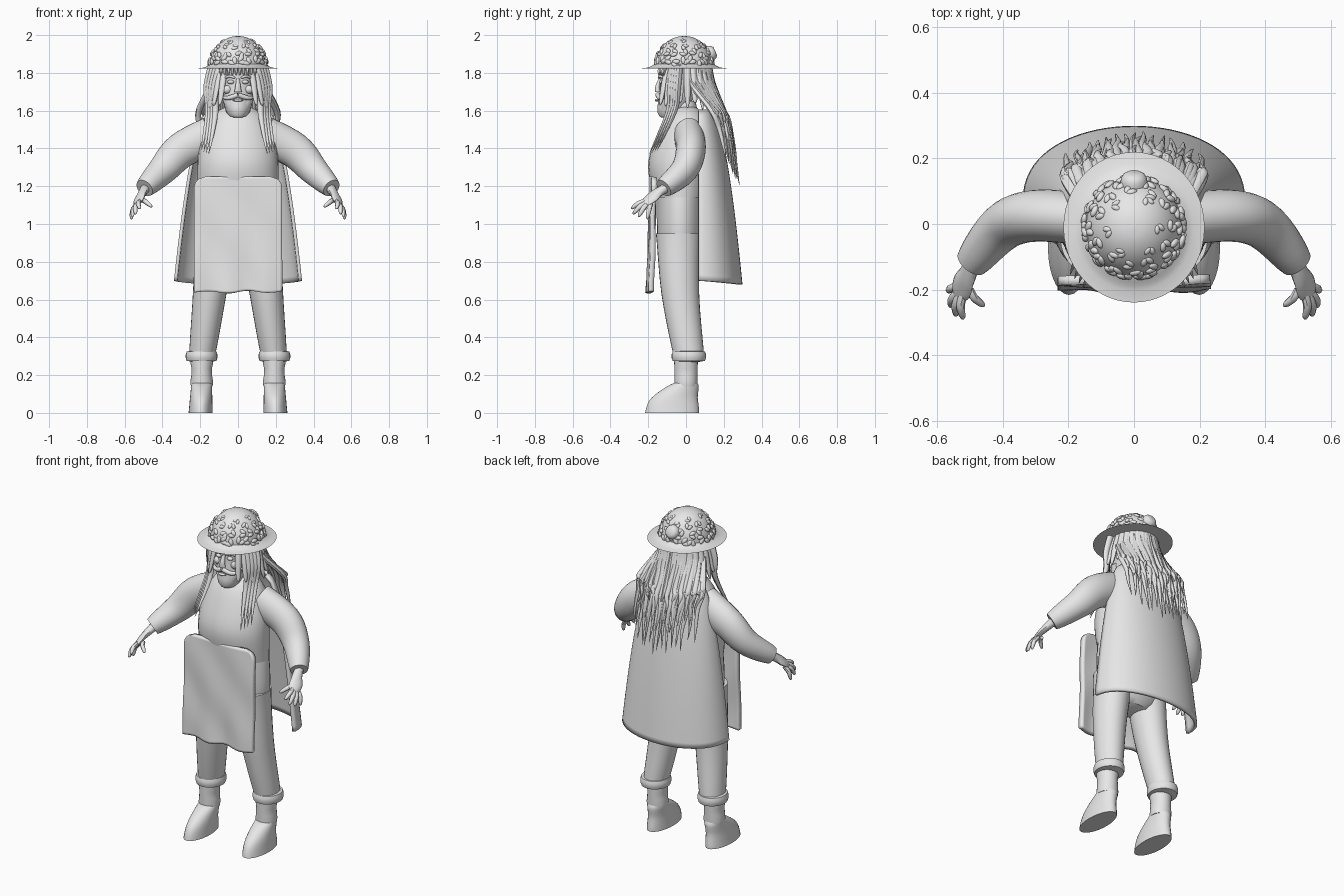
import bpy, bmesh, random
from math import sin, cos, pi, tau, sqrt, radians
from mathutils import Vector, Matrix

random.seed(4)
if "Cube" in bpy.data.objects:
    bpy.data.objects.remove(bpy.data.objects["Cube"])

clay = bpy.data.materials.new("light_grey")
clay.use_nodes = True
clay.diffuse_color = (.8, .8, .8, 1)
clay.node_tree.nodes["Principled BSDF"].inputs["Base Color"].default_value = clay.diffuse_color

made = []
ACROSS = Vector((1, 0, 0))
DEPTH = Vector((0, 1, 0))
UP = Vector((0, 0, 1))


def finish(bm, name, mirror=False, thickness=0):
    """Turn a bmesh into a named object."""
    bmesh.ops.recalc_face_normals(bm, faces=bm.faces)
    mesh = bpy.data.meshes.new(name)
    bm.to_mesh(mesh)
    bm.free()
    mesh.materials.append(clay)
    ob = bpy.data.objects.new(name, mesh)
    bpy.context.collection.objects.link(ob)
    if mirror:
        ob.modifiers.new("mirror", 'MIRROR').use_mirror_merge = False
    if thickness:
        solidify = ob.modifiers.new("thickness", 'SOLIDIFY')
        solidify.thickness = thickness
        solidify.offset = 0
    made.append(ob)


def spline(points, steps=5):
    """Smooth curve through the points."""
    points = [Vector(p) for p in points]
    ends = [points[0]] + points + [points[-1]]
    curve = []
    for a, b, c, d in zip(ends, ends[1:], ends[2:], ends[3:]):
        for k in range(steps):
            t = k / steps
            curve.append(b + (c - a) * t / 2 + (a - b * 2.5 + c * 2 - d / 2) * t * t
                         + (b * 3 - a - c * 3 + d) * t ** 3 / 2)
    return curve + [points[-1]]


def loft(bm, path, width, depth=None, ref=None, sides=10):
    """Skin ellipses along a path; rings stay level unless ref steers them."""
    curve = spline(path)
    last = len(curve) - 1
    depth = depth or width
    previous = None
    for i, centre in enumerate(curve):
        u, v = ACROSS, DEPTH
        if ref:
            along = curve[min(i + 1, last)] - curve[max(i - 1, 0)]
            u = along.cross(ref).normalized()
            v = u.cross(along).normalized()
        angles = [tau * k / sides for k in range(sides)]
        w, d = width(i / last), depth(i / last)
        ring = [bm.verts.new(centre + u * w * cos(a) + v * d * sin(a)) for a in angles]
        if previous:
            for k in range(sides):
                bm.faces.new((previous[k - 1], previous[k], ring[k], ring[k - 1]))
        else:
            bm.faces.new(ring)
        previous = ring
    bm.faces.new(previous)


def part(name, path, width, depth=None, ref=None, mirror=False, sides=28):
    bm = bmesh.new()
    loft(bm, path, width, depth, ref, sides)
    finish(bm, name, mirror)


# Rules for how wide a form is along its length
def slim(start, end):
    return lambda t: start + (end - start) * t


def bulge(size, power=4):
    return lambda t: size * sqrt(1.1 - abs(2 * t - 1) ** power)


def pointed(size):
    return lambda t: size * (1.03 - t ** 3)


def ball(bm, place, size, turn=Matrix.Identity(4)):
    matrix = Matrix.Translation(place) @ turn @ Matrix.Diagonal((*size, 1))
    bmesh.ops.create_uvsphere(bm, u_segments=12, v_segments=8, radius=1, matrix=matrix)


def sheet(name, shape, columns, rows, thickness):
    """Cloth panel from shape(u, v)."""
    bm = bmesh.new()
    grid = [[bm.verts.new(shape(i / columns, j / rows)) for i in range(columns + 1)]
            for j in range(rows + 1)]
    for low, high in zip(grid, grid[1:]):
        for i in range(columns):
            bm.faces.new((low[i], low[i + 1], high[i + 1], high[i]))
    finish(bm, name, thickness=thickness)


# Body and clothes
part("shirt", [(0, -.03, 1.14), (0, -.04, 1.3), (0, -.01, 1.46), (0, 0, 1.62)],
     lambda t: .065 + .15 * (1 - t ** 5), lambda t: .05 + .085 * (1 - t ** 5) + .03 * sin(pi * t))
part("neck", [(0, 0, 1.5), (0, -.01, 1.65)], slim(.08, .06))
part("trouser_hips", [(0, -.03, .77), (0, -.03, .97), (0, -.03, 1.17)],
     lambda t: .21 * (1 - (1 - t) ** 6 / 2) + .015 * sin(pi * t), lambda t: .125 - .05 * (1 - t) ** 6)
part("trouser_leg", [(.115, -.04, .95), (.15, -.03, .63), (.19, .015, .3)],
     slim(.11, .068), slim(.12, .08), mirror=True)
part("trouser_cuff", [(.193, .015, .265), (.193, .015, .335)], bulge(.08), bulge(.087), mirror=True)
part("sock", [(.192, 0, .14), (.192, 0, .29)], lambda t: .057 + .004 * sin(t * 9), slim(.06, .063), mirror=True)
part("boot", [(.198, -.073, 0), (.195, -.06, .08), (.192, 0, .16)],
     slim(.064, .054), lambda t: .143 - .084 * t * t, mirror=True)
part("sleeve", [(.14, .015, 1.47), (.3, .025, 1.39), (.4, -.01, 1.285), (.495, -.118, 1.19)],
     lambda t: .1 - .05 * t * t, lambda t: .08 - .03 * t ** 3, DEPTH, mirror=True)

# Hands with fanned fingers
bm = bmesh.new()
palm = Vector((.52, -.18, 1.14))
loft(bm, [(.49, -.11, 1.19), (.505, -.15, 1.165), palm, (.53, -.22, 1.11)],
     lambda t: .026 + .012 * sin(pi * t * t), slim(.026, .012), (-.6, 0, -1))
tips = [Vector((.455, -.25, 1.09))]
for k in (0, .33, .67, 1):
    tips.append(Vector((.52 + .045 * sin(k * pi / 2), -.29 + .085 * k * k, 1.08 - .055 * k ** .6)))
for tip in tips:
    knuckle = palm.lerp(tip, .3)
    bend = knuckle.lerp(tip, .5) + (UP + ACROSS) * .008
    loft(bm, [knuckle, bend, tip], lambda t: .013 * sqrt(1.03 - t ** 4), ref=ACROSS, sides=8)
finish(bm, "hand", mirror=True)

# Neckline and placket piping
bm = bmesh.new()
piping = slim(.006, .006)
for side in (-1, 1):
    loft(bm, [(side * .1, -.08, 1.54), (side * .05, -.16, 1.43), (0, -.188, 1.34)], piping, ref=ACROSS, sides=6)
loft(bm, [(0, -.188, 1.34), (0, -.185, 1.25)], piping, ref=ACROSS, sides=6)
finish(bm, "shirt_piping")


# Apron with rounded top corners and soft folds
def apron(u, v):
    corner = .06
    over = max(v * .61 - .61 + corner, 0)
    x = (2 * u - 1) * (.172 + sqrt(max(corner ** 2 - over ** 2, 0)))
    fold = (1 - v) ** 2 * sin(x * 32) + sin(x * 19 + v * 10) / 2
    return (x, .14 * x * x - .176 - .018 * (1 - v) + .006 * fold, .64 + .61 * v + .005 * fold * (1 - v))


sheet("apron", apron, 32, 48, .028)


# Cape wrapping the back, flaring as it drops
def cape_back(z):
    return .11 + .18 * sqrt((1.61 - z) / .93)


def cape(u, v):
    z = 1.6 - .92 * v
    out = sin(pi * u)
    half = .14 + .19 * sqrt(v)
    return (half * cos(pi * u), .065 + (cape_back(z) - .065) * out ** .85, z + .02 * v * (1 - out))


sheet("cape", cape, 36, 30, .018)

# Head and face
part("head", [(0, -.09, 1.57), (0, -.035, 1.72), (0, -.015, 1.86)],
     lambda t: .108 * (t + .05) ** .3, lambda t: .123 * (t + .05) ** .3)
part("nose", [(0, -.135, 1.77), (0, -.15, 1.73), (0, -.15, 1.7)], slim(.008, .02), slim(.01, .014))
part("beard", [(0, -.11, 1.565), (0, -.095, 1.625), (0, -.075, 1.685)],
     lambda t: .09 * sqrt(t + .08), lambda t: .07 * sqrt(t + .08) * (1.1 - t / 3))
bm = bmesh.new()
ball(bm, (.038, -.13, 1.752), (.018, .014, .011))
ball(bm, (.058, -.115, 1.712), (.026, .018, .022))
loft(bm, [(.015, -.143, 1.772), (.042, -.138, 1.782), (.072, -.112, 1.772)], bulge(.007), ref=UP)
loft(bm, [(0, -.15, 1.684), (.055, -.135, 1.667), (.1, -.095, 1.68)], pointed(.013), ref=UP)
finish(bm, "eyes_brows_cheeks_moustache", mirror=True)
bm = bmesh.new()
ball(bm, (0, -.155, 1.655), (.028, .01, .007))
finish(bm, "lower_lip")

# Back hair: layered locks flowing over the cape
bm = bmesh.new()
for layer in range(3):
    count = 15 - layer
    for i in range(count):
        s = 2 * i / (count - 1) - 1
        around, rear = sin(s * 1.4), cos(s * 1.4)
        end = 1.2 + .1 * s * s + .13 * layer + random.uniform(0, .06)
        path = [(around * .11, rear * .12, 1.85), (around * .135, rear * .14, 1.75)]
        for k in range(4):
            z = 1.6 + (end - 1.6) * k / 3
            y = cape_back(z) + .055 - .05 * s * s + .008 * layer
            path.append((s * .2 + random.uniform(-.01, .01), y, z))
        loft(bm, path, pointed(random.uniform(.014, .019)), pointed(.015), DEPTH, sides=8)
finish(bm, "back_hair")

# Side hair, long front locks and fringe
bm = bmesh.new()
for i in range(8):
    a = i / 4 - .95
    out = Vector((cos(a), sin(a), 0))
    end = random.uniform(1.58, 1.65)
    loft(bm, [out * .11 + UP * 1.85, out * .14 + UP * 1.75, out * .16 + UP * 1.66, out * .17 + UP * end],
         pointed(.018), pointed(.015), out, sides=8)
for i in range(4):
    shift = Vector((.013, .014, .006)) * i
    path = [(.1, -.075, 1.82), (.125, -.085, 1.7), (.12, -.1, 1.58), (.155, -.195, 1.37)]
    loft(bm, [shift + Vector(p) for p in path], pointed(.02), pointed(.016), DEPTH, sides=8)
for i in range(5):
    root = Vector((.01 + i * .02, .007 * i - .12, 1.85))
    loft(bm, [root, root - DEPTH * .02 - UP * .03, root - DEPTH * .025 - UP * .065], pointed(.011), ref=DEPTH, sides=6)
finish(bm, "side_hair", mirror=True)

# Brimmed hat
part("hat_brim", [(0, -.01, 1.824), (0, -.01, 1.85)], lambda t: .215 - .075 * sqrt(t),
     lambda t: .229 - .08 * sqrt(t), sides=48)
crown = Vector((0, -.01, 1.835))
part("hat_crown", [crown + UP * .16 * sin(k * pi / 12) for k in range(7)],
     lambda t: .147 * cos(t * 1.56), lambda t: .153 * cos(t * 1.56), sides=40)

# Petals scattered over the crown, dense near the band
bm = bmesh.new()
for row in range(4):
    count = 21 - 5 * row
    size = .021 - .002 * row
    for i in range(count):
        a = tau * (i + random.uniform(-.2, .2)) / count
        rise = .17 + .28 * row + random.uniform(-.07, .07)
        normal = Vector((cos(a) * cos(rise), sin(a) * cos(rise), sin(rise)))
        spin = Matrix.Rotation(random.uniform(0, tau), 4, 'Z')
        turn = normal.to_track_quat('Z', 'Y').to_matrix().to_4x4() @ spin
        for side in (-1, 1):
            place = crown + normal * .154 + turn.to_3x3() @ ACROSS * side * size / 2
            ball(bm, place, (size * .6, size, .009), turn @ Matrix.Rotation(side / 2, 4, 'Z'))
finish(bm, "hat_petals")

# Round rosette at the back of the crown
part("hat_rosette", [(0, .11, 1.895), (0, .155, 1.915)], lambda t: .042 - .02 * t ** 4, ref=ACROSS)

bpy.ops.object.select_all(action='DESELECT')
for ob in made:
    ob.select_set(True)
bpy.context.view_layer.objects.active = made[0]
bpy.ops.object.shade_smooth_by_angle(angle=radians(45))
